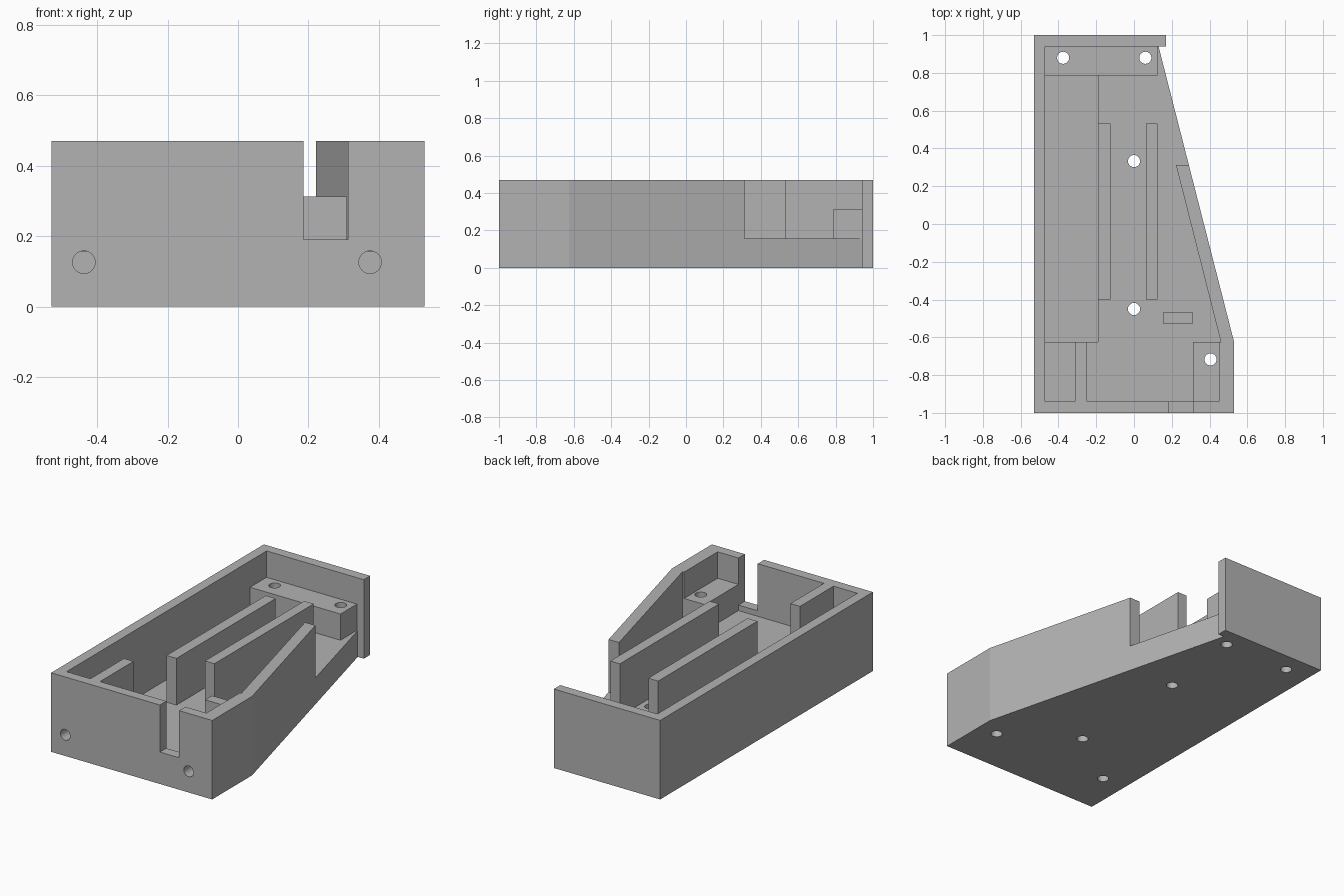
import bpy
import bmesh
from math import radians

cube = bpy.data.objects.get("Cube")
if cube:
    bpy.data.objects.remove(cube, do_unlink=True)

TOP, FLOOR, LEDGE, SUMP = 0.47, 0.157, 0.313, 0.0625
HOLE_R = 0.032

grey = bpy.data.materials.new("plain grey")
grey.use_nodes = True
grey.diffuse_color = (0.45, 0.45, 0.45, 1)
grey.node_tree.nodes["Principled BSDF"].inputs["Base Color"].default_value = (0.45, 0.45, 0.45, 1)


def finish_mesh(name, bm):
    bmesh.ops.recalc_face_normals(bm, faces=bm.faces)
    mesh = bpy.data.meshes.new(name)
    bm.to_mesh(mesh)
    bm.free()
    mesh.materials.append(grey)
    obj = bpy.data.objects.new(name, mesh)
    bpy.context.collection.objects.link(obj)
    return obj


def prism(name, outline, z0, z1):
    """Extrude a flat outline from z0 up to z1."""
    bm = bmesh.new()
    face = bm.faces.new([bm.verts.new((x, y, z0)) for x, y in outline])
    new = bmesh.ops.extrude_face_region(bm, geom=[face])["geom"]
    verts = [v for v in new if isinstance(v, bmesh.types.BMVert)]
    bmesh.ops.translate(bm, vec=(0, 0, z1 - z0), verts=verts)
    return finish_mesh(name, bm)


def box(name, x0, x1, y0, y1, z0, z1):
    return prism(name, [(x0, y0), (x1, y0), (x1, y1), (x0, y1)], z0, z1)


def drill(name, centre, length, along_y=False):
    bm = bmesh.new()
    bmesh.ops.create_cone(bm, cap_ends=True, segments=32, radius1=HOLE_R,
                          radius2=HOLE_R, depth=length)
    obj = finish_mesh(name, bm)
    obj.location = centre
    if along_y:
        obj.rotation_euler.x = radians(90)
    return obj


def cut(target, cutters):
    for cutter in cutters:
        cutter.hide_render = True
        mod = target.modifiers.new("cut", "BOOLEAN")
        mod.operation = "DIFFERENCE"
        mod.solver = "EXACT"
        mod.object = cutter
        bpy.context.view_layer.objects.active = target
        bpy.ops.object.modifier_apply(modifier=mod.name)


# Tray: tapered outline with a lip on the back wall
tray = prism("tray", [(-0.53, -1), (0.53, -1), (0.53, -0.625), (0.13, 0.94),
                      (0.17, 0.94), (0.17, 1), (-0.53, 1)], 0, TOP)

# Interior space, open on the right behind the slanted wall
interior = prism("interior_cutter", [
    (-0.47, -0.94), (0.45, -0.94), (0.45, -0.625), (0.46, -0.625),
    (0.222, 0.313), (0.6, 0.313), (0.6, 0.94), (-0.47, 0.94)], FLOOR, 0.6)
long_pocket = box("pocket_cutter", -0.47, -0.19, -0.625, 0.785, SUMP, 0.6)
front_notch = box("notch_cutter", 0.186, 0.313, -1.1, -0.9, 0.19, 0.6)

# Screw holes
through_holes = [drill("hole_cutter", (x, y, 0.2), 0.8) for x, y in
                 [(-0.375, 0.88), (0.06, 0.88), (0, 0.333), (0, -0.45), (0.405, -0.717)]]
blind_hole = drill("blind_hole_cutter", (-0.375, -0.717, 0), 0.5)
front_holes = [drill("front_hole_cutter", (x, -1, 0.126), 0.375, True)
               for x in (-0.4375, 0.375)]

cut(tray, [interior, long_pocket, front_notch, *through_holes, blind_hole, *front_holes])

# Screw blocks
back_block = box("back_screw_block", -0.47, 0.125, 0.785, 0.94, FLOOR, LEDGE)
cut(back_block, through_holes[:2])
right_block = box("front_left_screw_block", 0.313, 0.45, -0.94, -0.625, FLOOR, LEDGE)
cut(right_block, through_holes[4:])
left_block = box("front_right_screw_block", -0.47, -0.313, -0.94, -0.625, FLOOR, LEDGE)
cut(left_block, [blind_hole])

# Dividers standing on the floor
parts = [
    tray, back_block, right_block, left_block,
    box("low_long_divider", -0.19, -0.125, -0.4, 0.533, FLOOR, 0.435),
    box("tall_long_divider", 0.0625, 0.125, -0.4, 0.533, FLOOR, TOP),
    box("short_divider", -0.313, -0.25, -0.94, -0.625, FLOOR, TOP),
    box("stop_block", 0.155, 0.31, -0.53, -0.465, FLOOR, LEDGE),
]

for cutter in [interior, long_pocket, front_notch, blind_hole, *through_holes, *front_holes]:
    bpy.data.objects.remove(cutter, do_unlink=True)

# Smooth hole walls, crisp edges elsewhere
bpy.ops.object.select_all(action="DESELECT")
for part in parts:
    part.select_set(True)
bpy.context.view_layer.objects.active = tray
bpy.ops.object.shade_smooth_by_angle(angle=radians(13))
